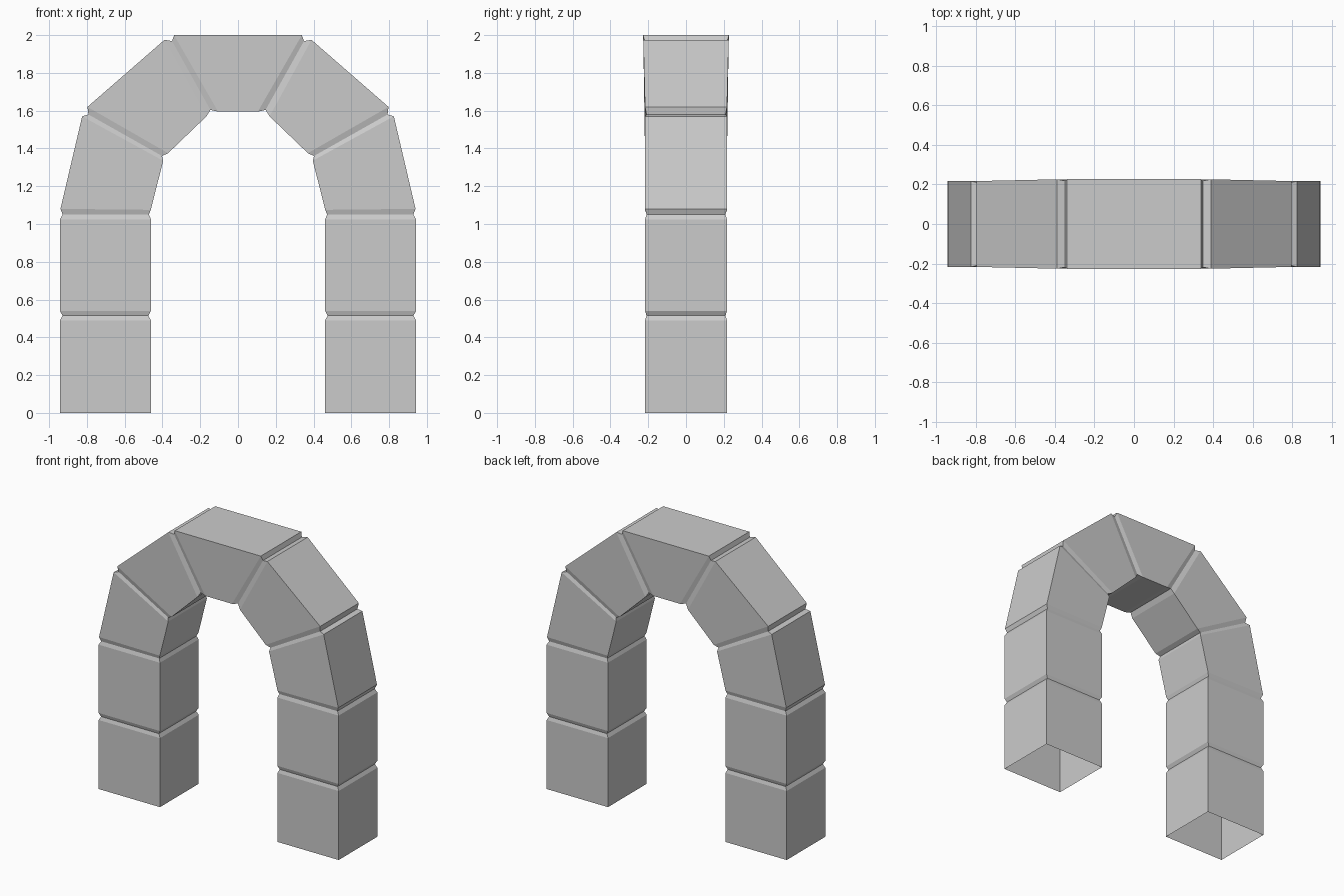
import bpy, bmesh

if "Cube" in bpy.data.objects:
    bpy.data.objects.remove(bpy.data.objects["Cube"])

# Cross-sections up the right leg to the keystone:
# outer x, outer z, inner x, inner z, outer half depth, inner half depth
D, G = 0.217, 0.209          # block half depth, groove half depth
half = [
    (0.943, 0.00, 0.461, 0.00, D, D),
    # first pillar joint
    (0.943, 0.49, 0.461, 0.49, D, D),
    (0.929, 0.515, 0.475, 0.515, G, G),
    (0.943, 0.54, 0.461, 0.54, D, D),
    # second pillar joint
    (0.943, 1.025, 0.461, 1.025, D, D),
    (0.928, 1.05, 0.472, 1.05, G, G),
    (0.94, 1.08, 0.462, 1.075, D, D),
    # lower arch joint
    (0.825, 1.57, 0.396, 1.335, D, D),
    (0.792, 1.58, 0.402, 1.36, G, G),
    (0.797, 1.62, 0.37, 1.375, D, D),
    # keystone joint
    (0.389, 1.975, 0.167, 1.57, 0.226, D),
    (0.349, 1.968, 0.146, 1.604, 0.218, G),
    (0.338, 2.00, 0.105, 1.595, 0.227, D),
]
# Mirror the sections to run down the left leg
sections = half + [(-ox, oz, -ix, iz, a, b) for ox, oz, ix, iz, a, b in reversed(half)]

# Sweep the rectangle through all sections, leaving the feet open
bm = bmesh.new()
rings = []
for ox, oz, ix, iz, od, idp in sections:
    rings.append([bm.verts.new(p) for p in
                  ((ox, -od, oz), (ox, od, oz), (ix, idp, iz), (ix, -idp, iz))])
for r, s in zip(rings, rings[1:]):
    for i in range(4):
        j = (i + 1) % 4
        bm.faces.new((r[i], r[j], s[j], s[i]))
bmesh.ops.recalc_face_normals(bm, faces=bm.faces)

mesh = bpy.data.meshes.new("stone_arch")
bm.to_mesh(mesh)
bm.free()
arch = bpy.data.objects.new("stone_arch", mesh)
bpy.context.collection.objects.link(arch)
